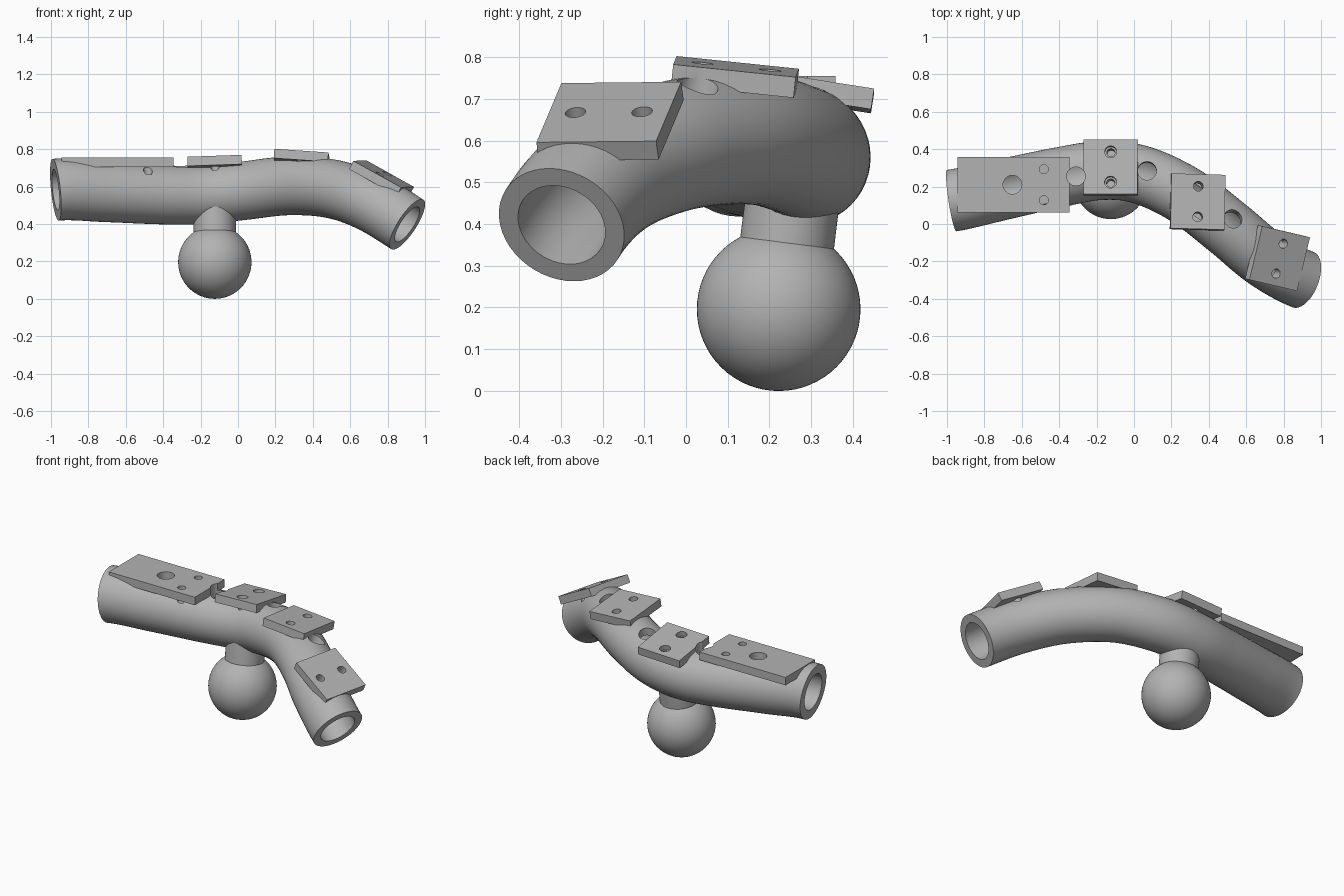
import bpy, bmesh, math
from mathutils import Vector, Matrix

if "Cube" in bpy.data.objects:
    bpy.data.objects.remove(bpy.data.objects["Cube"], do_unlink=True)

grey = bpy.data.materials.new("plain grey")
grey.use_nodes = True
grey.diffuse_color = (0.45, 0.45, 0.45, 1)
grey.node_tree.nodes["Principled BSDF"].inputs["Base Color"].default_value = grey.diffuse_color


def make(name, bm):
    bmesh.ops.recalc_face_normals(bm, faces=bm.faces)
    mesh = bpy.data.meshes.new(name)
    bm.to_mesh(mesh)
    bm.free()
    mesh.materials.append(grey)
    ob = bpy.data.objects.new(name, mesh)
    bpy.context.collection.objects.link(ob)
    return ob


def select(ob):
    bpy.ops.object.select_all(action="DESELECT")
    ob.select_set(True)
    bpy.context.view_layer.objects.active = ob


def cut(ob, cutters):
    select(ob)
    for c in cutters:
        mod = ob.modifiers.new("cut", "BOOLEAN")
        mod.operation, mod.solver, mod.object = "DIFFERENCE", "EXACT", c
        bpy.ops.object.modifier_apply(modifier=mod.name)


def rod(name, start, end, radius, sides=32):
    start, end = Vector(start), Vector(end)
    axis = end - start
    bm = bmesh.new()
    bmesh.ops.create_cone(bm, cap_ends=True, segments=sides, radius1=radius,
                          radius2=radius, depth=axis.length)
    turn = axis.to_track_quat("Z", "Y").to_matrix().to_4x4()
    bm.transform(Matrix.Translation((start + end) / 2) @ turn)
    return make(name, bm)


# Centre line of the curved tube, with both end directions fixed
path = [Vector(p) for p in (
    (-.975, .125, .583), (-.7, .185, .573), (-.4, .25, .558),
    (-.18, .285, .557), (.03, .265, .578), (.27, .155, .604),
    (.5, -.02, .588), (.7, -.185, .52), (.905, -.298, .398))]
start_dir = Vector((.98, .15, .1)).normalized()
end_dir = Vector((.8, -.31, -.52)).normalized()
path.insert(0, path[1] - start_dir * .5)
path.append(path[-2] + end_dir * .5)


def spline(steps=10):
    """Points and tangents along the centre line."""
    out = []
    for i in range(1, len(path) - 2):
        a, b = path[i], path[i + 1]
        ta, tb = (b - path[i - 1]) / 2, (path[i + 2] - a) / 2
        last = i == len(path) - 3
        for s in range(steps + last):
            t = s / steps
            p = (a * (2*t**3 - 3*t**2 + 1) + ta * (t**3 - 2*t**2 + t)
                 + b * (3*t**2 - 2*t**3) + tb * (t**3 - t**2))
            d = (a * (6*t*t - 6*t) + ta * (3*t*t - 4*t + 1)
                 + b * (6*t - 6*t*t) + tb * (3*t*t - 2*t))
            out.append((p, d.normalized()))
    return out


def sweep(name, samples, radius, sides=48):
    bm = bmesh.new()
    rings = []
    for i, (p, d) in enumerate(samples):
        side = d.cross(Vector((0, 0, 1))).normalized()
        up = side.cross(d)
        r = radius(i / (len(samples) - 1))
        rings.append([bm.verts.new(p + r * (side * math.cos(a) + up * math.sin(a)))
                      for a in (math.tau * k / sides for k in range(sides))])
    for r0, r1 in zip(rings, rings[1:]):
        for k in range(sides):
            j = (k + 1) % sides
            bm.faces.new((r0[k], r0[j], r1[j], r1[k]))
    bm.faces.new(rings[0])
    bm.faces.new(rings[-1])
    return make(name, bm)


samples = spline()
tube = sweep("curved_tube", samples, lambda t: .155 + .011 * max(0, 1 - 2.5 * t) + .003 * t)
(p0, d0), (p1, d1) = samples[0], samples[-1]
bore = sweep("bore_cutter", [(p0 - d0 * .05, d0)] + samples + [(p1 + d1 * .05, d1)],
             lambda t: .11)

# Large holes through the top wall of the tube
large = [rod("hole_cutter", Vector(p) - Vector(d) * .1, Vector(p) + Vector(d) * .1, .05)
         for p, d in (((-.65, .21, .73), (0, 0, 1)), ((-.31, .255, .73), (0, 0, 1)),
                      ((.07, .285, .735), (0, .1, 1)), ((.53, .03, .74), (.15, .28, .95)))]
drills = []


def plate(name, top, x_dir, y_dir, length, holes, radius, counterbore=False):
    """Flat mounting plate, placed by the centre of its top face."""
    x = Vector(x_dir).normalized()
    z = x.cross(Vector(y_dir)).normalized()
    y = z.cross(x)
    frame = Matrix((x, y, z)).transposed().to_4x4()
    frame.translation = Vector(top)
    bm = bmesh.new()
    bmesh.ops.create_cube(bm, size=1)
    bm.transform(frame @ Matrix.Translation((0, 0, -.025)) @ Matrix.Diagonal((length, .295, .05, 1)))
    ob = make(name, bm)
    own = []
    for hx, hy in holes:
        ends = frame @ Vector((hx, hy, -.09)), frame @ Vector((hx, hy, .05))
        own.append(rod("drill_cutter", *ends, radius, 24))
        if counterbore:
            own.append(rod("drill_cutter", frame @ Vector((hx, hy, -.03)), ends[1], .032, 24))
    cut(ob, own + large)
    drills.extend(own)
    return ob


pair = [(0, .082), (0, -.082)]
corners = [(x, y) for x in (-.163, .163) for y in (-.083, .083)]
plates = [
    plate("long_plate", (-.645, .21, .755), (1, 0, 0), (0, 1, 0), .6, corners, .024),
    plate("middle_plate", (-.125, .305, .742), (.29, 0, .01), (0, .29, -.045), .29, pair, .022, True),
    plate("shoulder_plate", (.342, .12, .777), (.29, -.008, -.02), (.005, .29, -.03), .29, pair, .026),
    plate("end_plate", (.779, -.185, .668), (.255, -.06, -.142), (.065, .285, .005), .298, pair, .025)]

# Ball mount below the tube
bm = bmesh.new()
bmesh.ops.create_uvsphere(bm, u_segments=64, v_segments=32, radius=.196)
bm.transform(Matrix.Translation((-.124, .222, .196)))
ball = make("mount_ball", bm)
neck = rod("mount_neck", (-.124, .228, .24), (-.124, .264, .53), .113, 64)

cut(tube, [bore] + large + drills)
cut(neck, [bore])

for ob in [tube, ball, neck] + plates:
    select(ob)
    bpy.ops.object.shade_smooth_by_angle(angle=math.radians(30))

for c in [bore] + large + drills:
    bpy.data.objects.remove(c, do_unlink=True)
